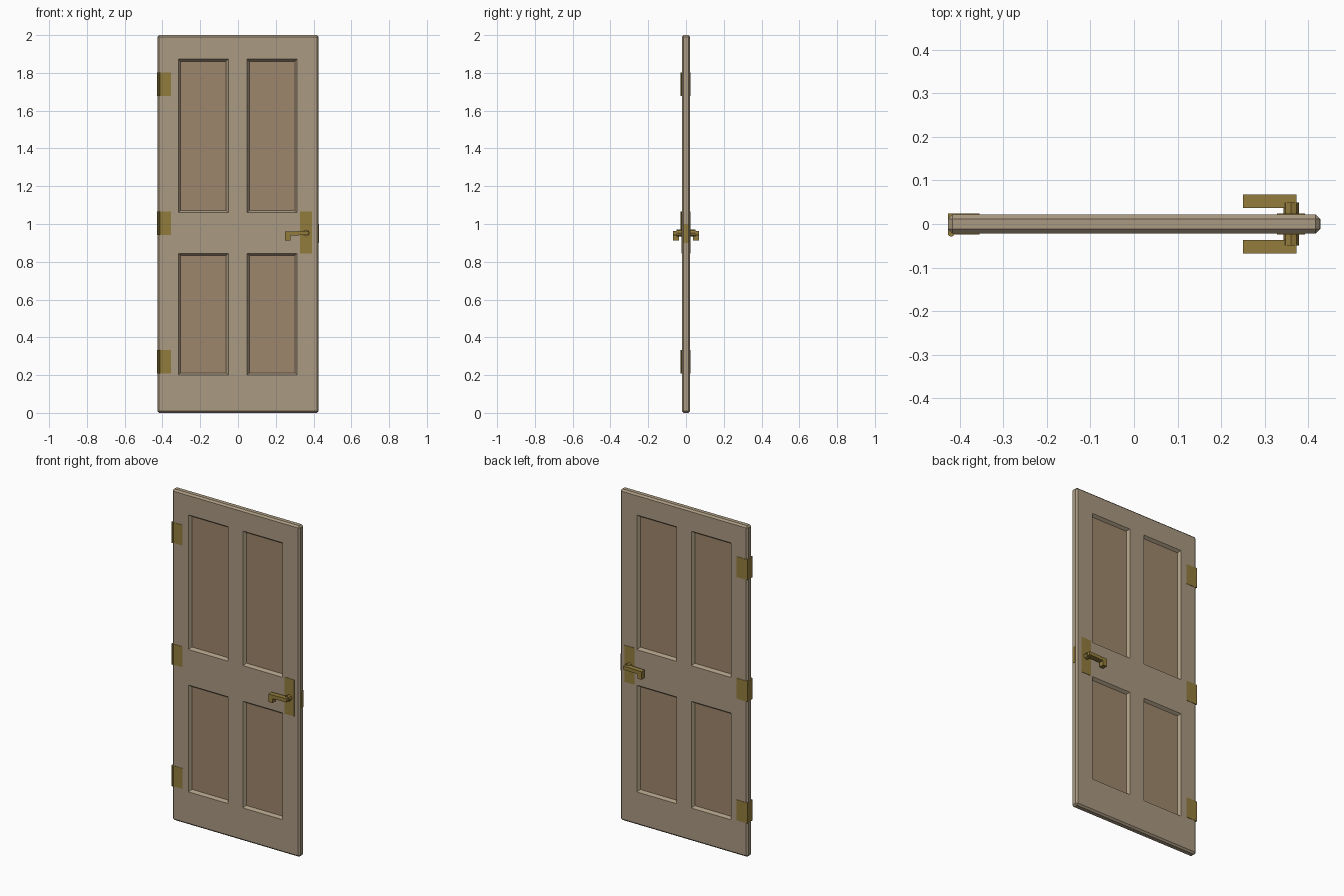
import bpy, bmesh, math
from mathutils import Matrix, Vector

if "Cube" in bpy.data.objects:
    bpy.data.objects.remove(bpy.data.objects["Cube"])


def material(name, rgb):
    m = bpy.data.materials.new(name)
    m.diffuse_color = (*rgb, 1)
    m.use_nodes = True
    m.node_tree.nodes["Principled BSDF"].inputs["Base Color"].default_value = m.diffuse_color
    return m


WOOD = material("wood", (0.40, 0.32, 0.22))
PANEL = material("panel_wood", (0.34, 0.24, 0.15))
BRASS = material("brass", (0.29, 0.20, 0.045))


def finish(name, bm, *mats):
    bmesh.ops.recalc_face_normals(bm, faces=bm.faces)
    me = bpy.data.meshes.new(name)
    bm.to_mesh(me)
    bm.free()
    for m in mats:
        me.materials.append(m)
    ob = bpy.data.objects.new(name, me)
    bpy.context.collection.objects.link(ob)
    return ob


def box_bm(x0, x1, y0, y1, z0, z1, bevel=0):
    bm = bmesh.new()
    bmesh.ops.create_cube(bm, size=1)
    for v in bm.verts:
        v.co = ((x0 + x1) / 2 + v.co.x * (x1 - x0),
                (y0 + y1) / 2 + v.co.y * (y1 - y0),
                (z0 + z1) / 2 + v.co.z * (z1 - z0))
    if bevel:
        bmesh.ops.bevel(bm, geom=bm.edges[:], offset=bevel, segments=1, affect='EDGES')
    return bm


def cylinder(name, centre, radius, depth, sides, axis):
    bm = bmesh.new()
    rot = Matrix.Rotation(math.pi / 2, 4, 'X') if axis == 'Y' else Matrix()
    bmesh.ops.create_cone(bm, cap_ends=True, segments=sides, radius1=radius,
                          radius2=radius, depth=depth,
                          matrix=Matrix.Translation(centre) @ rot)
    return finish(name, bm, BRASS)


# Door leaf: chamfered slab, cut into a grid, panels sunk on both sides
XS = (-0.316, -0.051, 0.048, 0.313)
ZS = (0.20, 0.845, 1.06, 1.873)
bm = box_bm(-0.427, 0.427, -0.022, 0.022, 0, 2, bevel=0.01)
for axis, cuts in ((Vector((1, 0, 0)), XS), (Vector((0, 0, 1)), ZS)):
    for c in cuts:
        bmesh.ops.bisect_plane(bm, geom=bm.verts[:] + bm.edges[:] + bm.faces[:],
                               plane_co=axis * c, plane_no=axis)
bm.normal_update()
panels = []
for f in bm.faces:
    c = f.calc_center_median()
    in_x = XS[0] < c.x < XS[1] or XS[2] < c.x < XS[3]
    in_z = ZS[0] < c.z < ZS[1] or ZS[2] < c.z < ZS[3]
    if abs(f.normal.y) > 0.9 and in_x and in_z:
        panels.append(f)
bmesh.ops.inset_individual(bm, faces=panels, thickness=0.017, depth=-0.016)
for f in panels:
    f.material_index = 1
finish("door_leaf", bm, WOOD, PANEL)

# Hinges: plates wrapped round the edge, with a pin at the front corner
for i, z in enumerate((0.27, 1.005, 1.74)):
    finish(f"hinge_plate_{i}", box_bm(-0.4275, -0.355, -0.024, 0.024, z - 0.062, z + 0.062), BRASS)
    cylinder(f"hinge_pin_{i}", (-0.42, -0.021, z), 0.008, 0.124, 10, 'Z')

# Latch plate on the free edge
finish("latch_plate", box_bm(0.40, 0.4285, -0.012, 0.012, 0.90, 1.00), BRASS)

# Handle sets, front and back
LEVER = ((0.373, 0.963), (0.25, 0.960), (0.25, 0.912), (0.278, 0.912),
         (0.278, 0.939), (0.373, 0.942))
for side, s in (("front", -1), ("back", 1)):
    y0, y1 = sorted((s * 0.015, s * 0.0245))
    finish(f"handle_plate_{side}", box_bm(0.328, 0.393, y0, y1, 0.845, 1.066), BRASS)
    cylinder(f"handle_spindle_{side}", (0.361, s * 0.034, 0.952), 0.018, 0.03, 8, 'Y')
    bm = bmesh.new()
    f = bm.faces.new([bm.verts.new((x, s * 0.037, z)) for x, z in LEVER])
    ext = bmesh.ops.extrude_face_region(bm, geom=[f])
    bmesh.ops.translate(bm, vec=(0, s * 0.031, 0),
                        verts=[g for g in ext["geom"] if isinstance(g, bmesh.types.BMVert)])
    finish(f"handle_lever_{side}", bm, BRASS)
